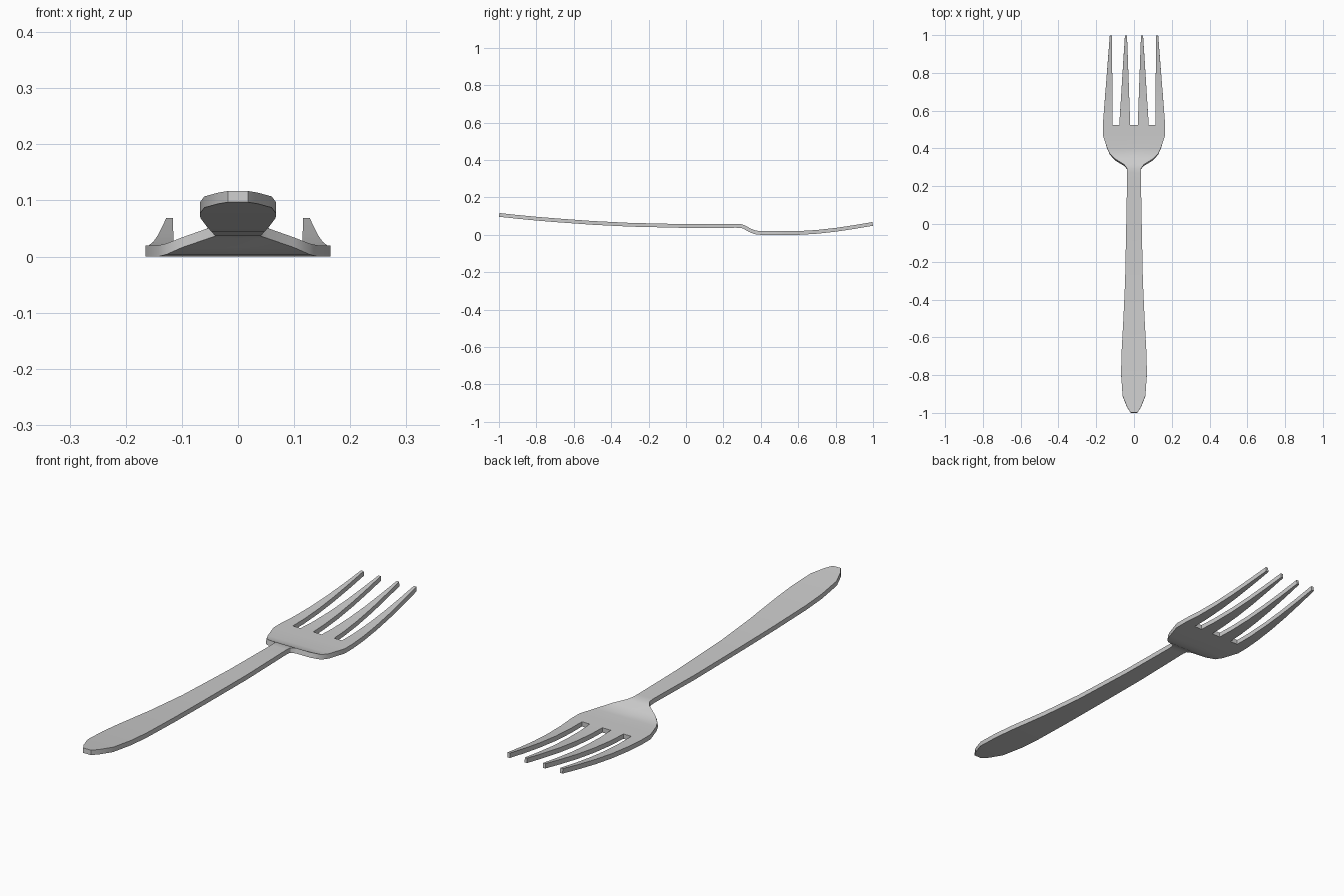
import bpy, bmesh, math

if "Cube" in bpy.data.objects:
    bpy.data.objects.remove(bpy.data.objects["Cube"])

THICK = 0.02

# Side profile of the upper surface (y, z)
PROFILE = [(-1, .117), (-.9, .106), (-.75, .092), (-.5, .074), (-.3, .064), (0, .057),
           (.27, .058), (.295, .057), (.315, .051), (.345, .034), (.372, .023), (.4, .02),
           (.6, .02), (.7, .026), (.8, .037), (.9, .052), (1, .069)]


def height(y):
    y = max(-1, min(1, y))
    for (a, za), (b, zb) in zip(PROFILE, PROFILE[1:]):
        if y <= b:
            return za + (zb - za) * (y - a) / (b - a)
    return PROFILE[-1][1]


bm = bmesh.new()
top, under = {}, {}


def vert(x, y):
    # Upper vertex plus its partner, offset along the profile normal
    key = (round(x, 4), round(y, 4))
    if key not in top:
        z = height(y)
        s = (height(y + .01) - height(y - .01)) / .02
        n = math.hypot(1, s)
        top[key] = bm.verts.new((x, y, z))
        under[top[key]] = bm.verts.new((x, y + THICK * s / n, max(0, z - THICK / n)))
    return top[key]


def face(points):
    bm.faces.new([vert(*p) for p in points])


# Handle and shoulder: (y, half width)
OUTLINE = [(-.998, .018), (-.97, .036), (-.91, .06), (-.8, .068), (-.7, .067), (-.5, .056),
           (-.3, .047), (0, .041), (.27, .036), (.295, .038), (.315, .052), (.345, .1),
           (.372, .128), (.4, .142), (.47, .165)]
for (y0, w0), (y1, w1) in zip(OUTLINE, OUTLINE[1:]):
    face([(-w0, y0), (0, y0), (0, y1), (-w1, y1)])
    face([(0, y0), (w0, y0), (w1, y1), (0, y1)])

# Tines: base left/right x and tip left/right x, mirrored
ROOT = .525
half = [(.02, .078, .037, .048), (.114, .165, .116, .128)]
tines = [(-b, -a, -d, -c) for a, b, c, d in reversed(half)] + half

# Palm joining the shoulder to the tine roots
root_row = [(x, ROOT) for t in reversed(tines) for x in (t[1], t[0])]
face([(-.165, .47), (0, .47), (.165, .47)] + root_row)

rows = [ROOT, .6, .7, .8, .9, .997]
for a, b, c, d in tines:
    for y0, y1 in zip(rows, rows[1:]):
        f0, f1 = [(y - ROOT) / (rows[-1] - ROOT) for y in (y0, y1)]
        face([(a + (c - a) * f0, y0), (b + (d - b) * f0, y0),
              (b + (d - b) * f1, y1), (a + (c - a) * f1, y1)])

# Underside and rim walls
rim = [e for e in bm.edges if e.is_boundary]
for f in list(bm.faces):
    bm.faces.new([under[v] for v in reversed(f.verts)])
for e in rim:
    p, q = e.verts
    bm.faces.new((p, q, under[q], under[p]))
bmesh.ops.recalc_face_normals(bm, faces=bm.faces)

mesh = bpy.data.meshes.new("fork")
bm.to_mesh(mesh)
bm.free()
fork = bpy.data.objects.new("fork", mesh)
bpy.context.collection.objects.link(fork)
bpy.context.view_layer.objects.active = fork
fork.select_set(True)
bpy.ops.object.shade_smooth_by_angle(angle=math.radians(25))
